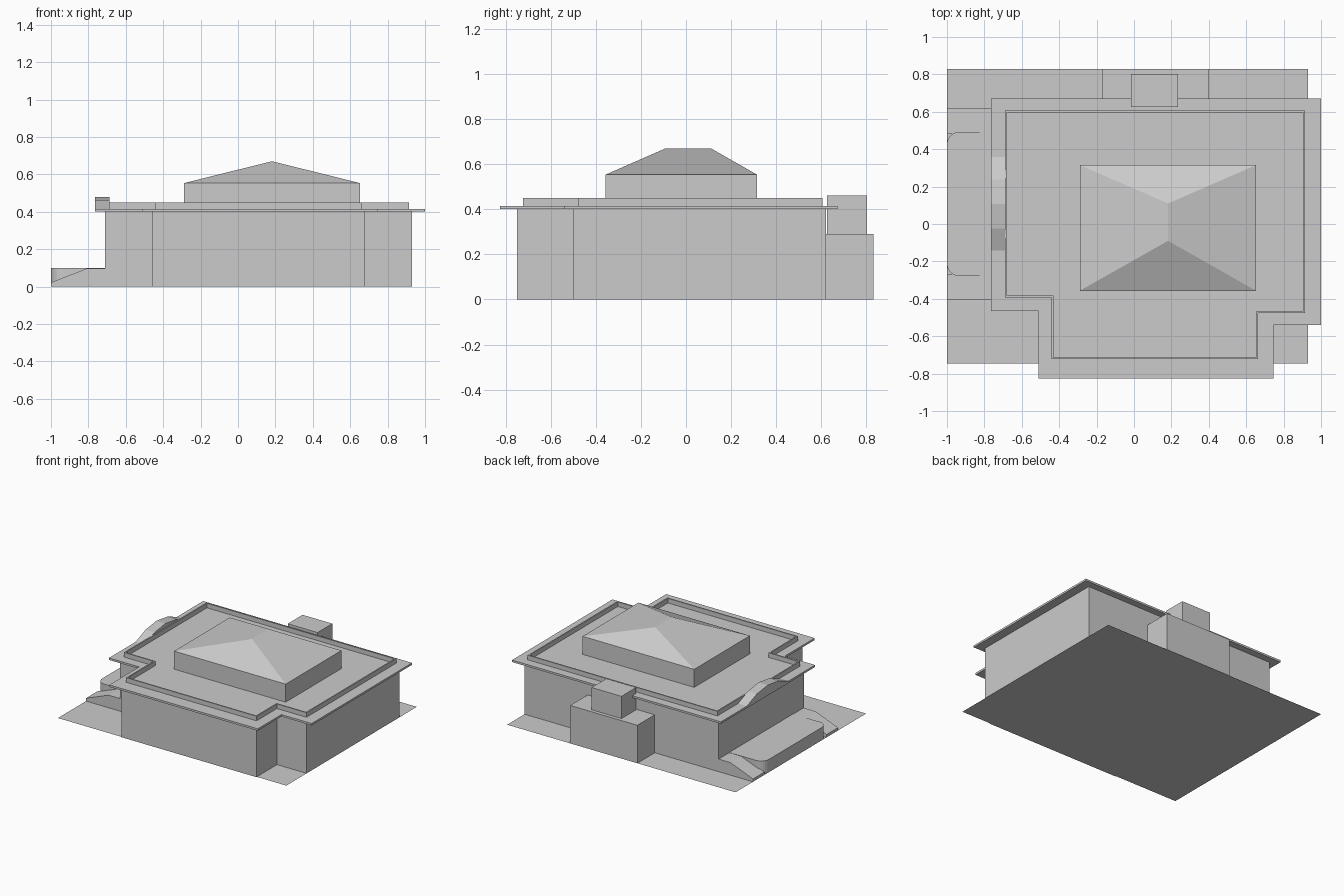
import bpy, bmesh, math
from mathutils import Vector

if "Cube" in bpy.data.objects:
    bpy.data.objects.remove(bpy.data.objects["Cube"])


def make(name, verts, faces):
    me = bpy.data.meshes.new(name)
    me.from_pydata(verts, [], faces)
    bm = bmesh.new()
    bm.from_mesh(me)
    bmesh.ops.recalc_face_normals(bm, faces=bm.faces)
    bm.to_mesh(me)
    bm.free()
    ob = bpy.data.objects.new(name, me)
    bpy.context.collection.objects.link(ob)
    return ob


def extrude(name, pts, direction):
    """Solid from a closed list of 3D points pushed along a direction."""
    n = len(pts)
    d = Vector(direction)
    verts = [Vector(p) for p in pts] + [Vector(p) + d for p in pts]
    faces = [list(range(n)), list(range(n, 2 * n))]
    faces += [[i, (i + 1) % n, n + (i + 1) % n, n + i] for i in range(n)]
    return make(name, verts, faces)


def prism(name, outline, z0, z1):
    return extrude(name, [(x, y, z0) for x, y in outline], (0, 0, z1 - z0))


def box(name, x0, x1, y0, y1, z0, z1):
    return prism(name, [(x0, y0), (x1, y0), (x1, y1), (x0, y1)], z0, z1)


def plan(left, right, bay_l, bay_r, front, y_l, y_r, back):
    """House outline with a projecting front bay."""
    return [(left, y_l), (bay_l, y_l), (bay_l, front), (bay_r, front),
            (bay_r, y_r), (right, y_r), (right, back), (left, back)]


# Site slab
make("site", [(-1, -.745, 0), (.93, -.745, 0), (.93, .83, 0), (-1, .83, 0)], [(0, 1, 2, 3)])

# Walls and overhanging eave
prism("walls", plan(-.71, .93, -.46, .68, -.75, -.41, -.5, .62), 0, .40)
prism("eave", plan(-.765, 1, -.51, .745, -.825, -.465, -.54, .672), .40, .415)

# Thin parapet ring around the flat roof
outer = plan(-.69, .913, -.44, .663, -.723, -.393, -.477, .606)
inner = plan(-.68, .903, -.43, .653, -.713, -.383, -.467, .596)
n = len(outer)
rv = [(x, y, z) for z in (.415, .45) for loop in (outer, inner) for x, y in loop]
rf = []
for i in range(n):
    j = (i + 1) % n
    for a, b in ((0, n), (2 * n, 3 * n), (0, 2 * n), (n, 3 * n)):
        rf.append([a + i, a + j, b + j, b + i])
make("parapet", rv, rf)

# Roof lantern block with hipped cap
x0, x1, y0, y1 = -.29, .653, -.357, .315
box("roof_block", x0, x1, y0, y1, .41, .553)
make("hip_roof",
     [(x0, y0, .553), (x1, y0, .553), (x1, y1, .553), (x0, y1, .553),
      (.182, -.09, .67), (.182, .11, .67)],
     [(0, 1, 4), (1, 2, 5, 4), (2, 3, 5), (3, 0, 4, 5), (0, 3, 2, 1)])

# Rear annex and chimney
box("rear_annex", -.17, .397, .62, .83, 0, .29)
box("chimney", -.017, .235, .625, .803, .29, .46)

# Pediment above the side entrance
cy = .107
half = [(.25, .415), (.13, .462), (0, .48)]
profile = [(-.765, cy - d, z) for d, z in half] + [(-.765, cy + d, z) for d, z in half[1::-1]]
extrude("pediment", profile, (.077, 0, 0))

# Entrance terrace with rounded outer corners
r, hw = .065, .385
terrace = [(-.70, cy - hw), (-.70, cy + hw)]
for s, start in ((1, 90), (-1, 180)):
    for k in range(7):
        a = math.radians(start + 15 * k)
        terrace.append((-1 + r + r * math.cos(a), cy + s * (hw - r) + r * math.sin(a)))
prism("terrace", terrace, 0, .098)

# Ramps on both sides of the terrace
for s, side in ((1, "back"), (-1, "front")):
    prof = [(-.70, 0), (-1, 0), (-1, .022), (-.81, .096), (-.70, .096)]
    extrude("ramp_" + side, [(x, cy + s * .375, z) for x, z in prof], (0, s * .138, 0))
